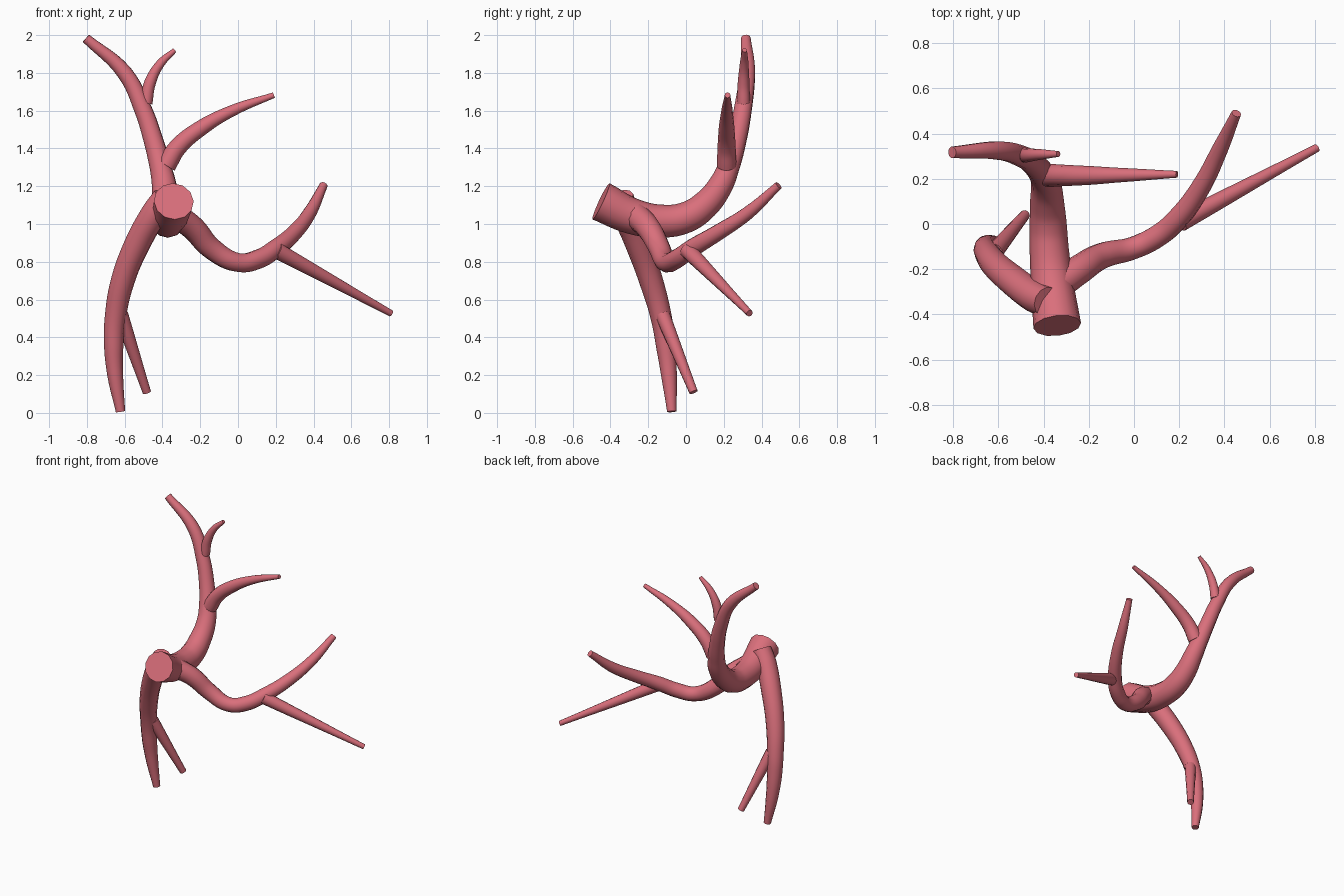
import bpy
import math

default_cube = bpy.data.objects.get("Cube")
if default_cube:
    bpy.data.objects.remove(default_cube, do_unlink=True)

# Dusty red material shared by every limb
red = bpy.data.materials.new("dusty_red")
red.use_nodes = True
colour = (0.7, 0.16, 0.2, 1)
red.diffuse_color = colour
shader = red.node_tree.nodes["Principled BSDF"]
shader.inputs["Base Color"].default_value = colour
shader.inputs["Roughness"].default_value = 0.7


def limb(name, points, resolution=6):
    """Tapered round tube through points given as (x, y, z, radius)."""
    curve = bpy.data.curves.new(name, "CURVE")
    curve.dimensions = "3D"
    curve.resolution_u = resolution
    curve.bevel_depth = 1.0
    curve.bevel_resolution = 4
    curve.use_fill_caps = True
    spline = curve.splines.new("BEZIER")
    spline.radius_interpolation = "LINEAR"
    spline.bezier_points.add(len(points) - 1)
    for knot, (x, y, z, radius) in zip(spline.bezier_points, points):
        knot.co = (x, y, z)
        knot.radius = radius
        knot.handle_left_type = knot.handle_right_type = "AUTO"
    curve.materials.append(red)
    obj = bpy.data.objects.new(name, curve)
    bpy.context.collection.objects.link(obj)

    # Turn the tube into a mesh with smooth sides and crisp end caps
    bpy.ops.object.select_all(action="DESELECT")
    obj.select_set(True)
    bpy.context.view_layer.objects.active = obj
    bpy.ops.object.convert(target="MESH")
    bpy.ops.object.shade_smooth_by_angle(angle=math.radians(40))
    return bpy.context.view_layer.objects.active


# Main stem: thick cut end at the front, sweeping back and up to a tip
limb("main_stem", [
    (-.34, -.45, 1.12, .106),
    (-.36, -.28, 1.04, .095),
    (-.375, -.12, 1.015, .087),
    (-.38, 0, 1.035, .082),
    (-.385, .1, 1.1, .075),
    (-.39, .18, 1.2, .066),
    (-.41, .225, 1.3, .058),
    (-.45, .27, 1.45, .052),
    (-.5, .3, 1.6, .048),
    (-.6, .325, 1.8, .042),
    (-.805, .317, 1.983, .026),
])

# Twigs on the upper stem
limb("upper_long_twig", [
    (-.38, .215, 1.31, .052),
    (-.32, .215, 1.405, .048),
    (-.2, .215, 1.505, .042),
    (-.03, .217, 1.6, .03),
    (.19, .22, 1.682, .015),
])
limb("upper_short_twig", [
    (-.487, .305, 1.64, .034),
    (-.465, .305, 1.75, .031),
    (-.41, .308, 1.85, .023),
    (-.335, .31, 1.92, .013),
])

# Side branch: dips down from the stem, then rises to the back
limb("side_branch", [
    (-.34, -.27, 1.05, .07),
    (-.24, -.2, .98, .065),
    (-.14, -.14, .87, .058),
    (0, -.105, .796, .051),
    (.11, -.05, .815, .051),
    (.2, .03, .87, .049),
    (.3, .17, .955, .043),
    (.38, .33, 1.06, .036),
    (.453, .49, 1.205, .022),
])
limb("side_twig", [
    (.205, .01, .86, .044),
    (.81, .337, .527, .018),
])

# Lower branch: hangs from the cut end, bowing outwards
limb("lower_branch", [
    (-.385, -.345, 1.14, .068),
    (-.44, -.32, 1.06, .072),
    (-.53, -.255, .9, .069),
    (-.61, -.185, .7, .063),
    (-.65, -.13, .5, .056),
    (-.658, -.107, .35, .051),
    (-.65, -.09, .2, .042),
    (-.622, -.075, .007, .025),
])
limb("lower_twig", [
    (-.62, -.125, .52, .04),
    (-.483, .04, .11, .023),
])
